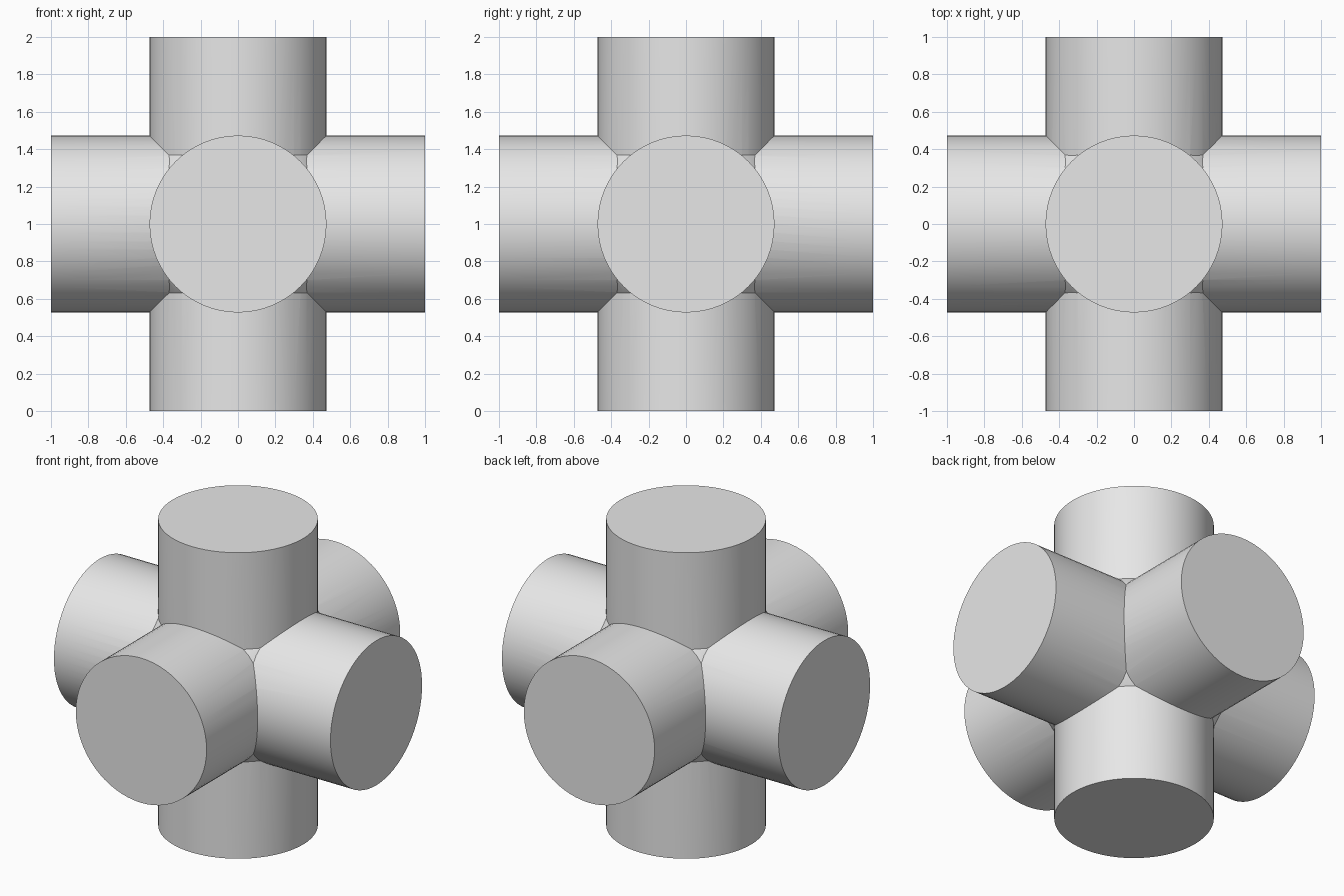
import bpy
import math

old = bpy.data.objects.get("Cube")
if old:
    bpy.data.objects.remove(old, do_unlink=True)

RADIUS = 0.473
CENTRE = (0, 0, 1)

# Single plain grey for the whole body
grey = bpy.data.materials.new("light_grey")
grey.use_nodes = True
colour = (0.8, 0.8, 0.8, 1)
grey.diffuse_color = colour
grey.node_tree.nodes["Principled BSDF"].inputs["Base Color"].default_value = colour


def pipe(name, rotation):
    """Solid round bar, two units long, through the centre."""
    bpy.ops.mesh.primitive_cylinder_add(
        vertices=64, radius=RADIUS, depth=2, location=CENTRE, rotation=rotation)
    obj = bpy.context.object
    obj.name = name
    obj.data.materials.append(grey)
    bpy.ops.object.transform_apply(location=False, rotation=True, scale=False)
    return obj


def join_solid(body, other):
    """Merge another solid into the body and remove the helper."""
    mod = body.modifiers.new("union", "BOOLEAN")
    mod.operation = "UNION"
    mod.solver = "EXACT"
    mod.object = other
    bpy.context.view_layer.objects.active = body
    bpy.ops.object.modifier_apply(modifier=mod.name)
    bpy.data.objects.remove(other, do_unlink=True)


# Three bars crossing at right angles
body = pipe("six_way_pipe_cross", (0, 0, 0))
side_bar = pipe("side_bar", (0, math.pi / 2, 0))
depth_bar = pipe("depth_bar", (math.pi / 2, 0, 0))

# Hub ball that softens the eight inner corners
bpy.ops.mesh.primitive_uv_sphere_add(
    segments=48, ring_count=24, radius=0.6, location=CENTRE)
hub = bpy.context.object
hub.name = "hub"
hub.data.materials.append(grey)

for part in (side_bar, depth_bar, hub):
    join_solid(body, part)

# Smooth round walls, crisp caps and seams
bpy.ops.object.select_all(action="DESELECT")
body.select_set(True)
bpy.context.view_layer.objects.active = body
bpy.ops.object.shade_smooth_by_angle(angle=math.radians(30))
